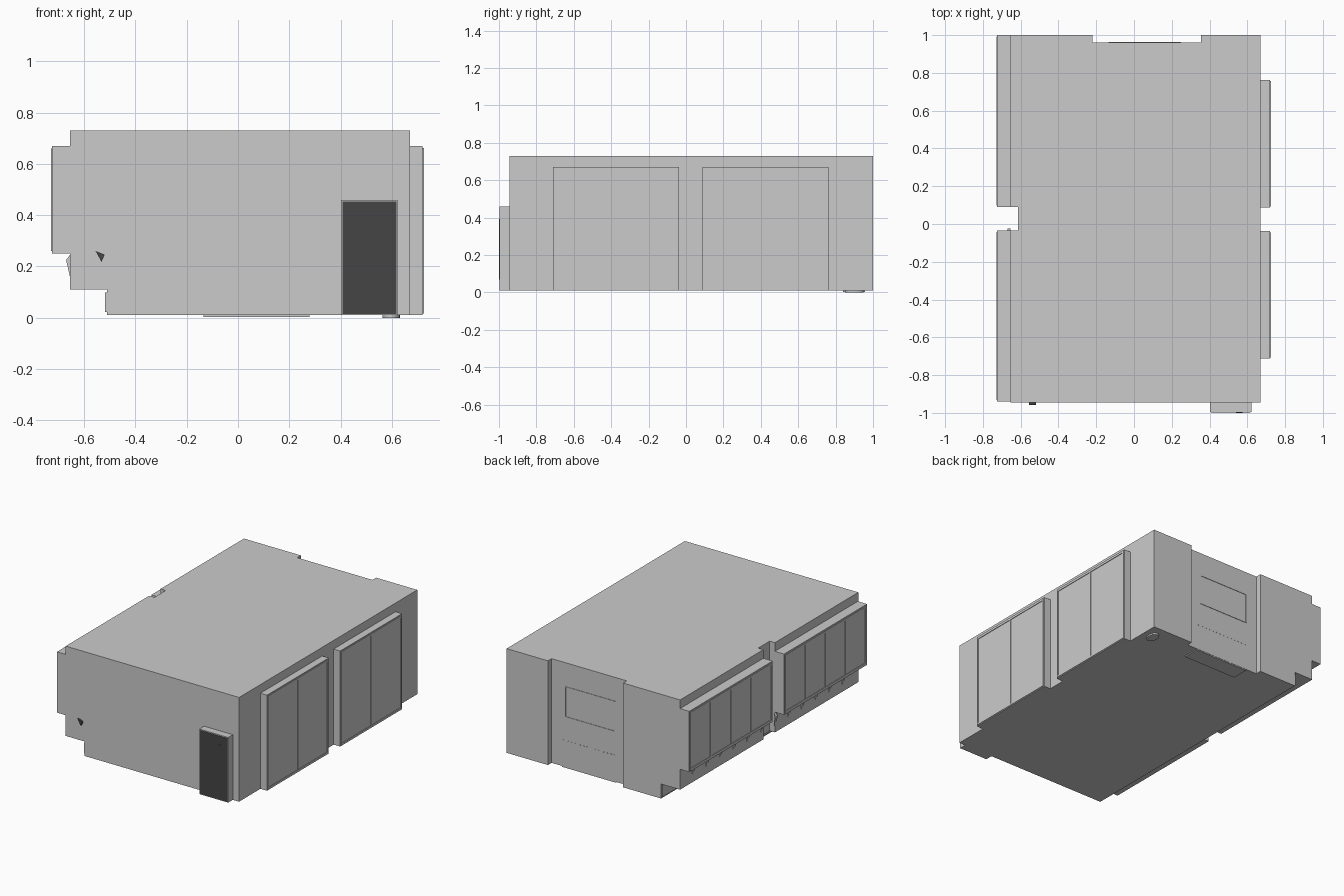
import bpy, bmesh, math

if "Cube" in bpy.data.objects:
    bpy.data.objects.remove(bpy.data.objects["Cube"])

dark = bpy.data.materials.new("dark_door")
dark.diffuse_color = (0.06, 0.06, 0.06, 1)
dark.use_nodes = True
dark.node_tree.nodes["Principled BSDF"].inputs["Base Color"].default_value = dark.diffuse_color


def mesh_object(name, bm, mat=None):
    bmesh.ops.recalc_face_normals(bm, faces=bm.faces)
    me = bpy.data.meshes.new(name)
    bm.to_mesh(me)
    bm.free()
    ob = bpy.data.objects.new(name, me)
    bpy.context.collection.objects.link(ob)
    if mat:
        me.materials.append(mat)
    return ob


def add_box(bm, x, y, z):
    new = bmesh.ops.create_cube(bm, size=1)["verts"]
    for v in new:
        v.co = [(a + b) / 2 + c * (b - a) for (a, b), c in zip((x, y, z), v.co)]


def box(name, x, y, z, mat=None):
    bm = bmesh.new()
    add_box(bm, x, y, z)
    return mesh_object(name, bm, mat)


def prism(name, profile, y0, y1, mat=None):
    """Extrude an XZ profile along y."""
    bm = bmesh.new()
    face = bm.faces.new([bm.verts.new((x, y0, z)) for x, z in profile])
    ext = bmesh.ops.extrude_face_region(bm, geom=[face])["geom"]
    bmesh.ops.translate(bm, vec=(0, y1 - y0, 0),
                        verts=[e for e in ext if isinstance(e, bmesh.types.BMVert)])
    return mesh_object(name, bm, mat)


def window_frame(name, x, y, z, panes, t=0.012):
    """Rim with upright bars, lying in the YZ plane."""
    bm = bmesh.new()
    for zz in (z[0], z[1] - t):
        add_box(bm, x, y, (zz, zz + t))
    for i in range(panes + 1):
        yc = y[0] + t / 2 + (y[1] - y[0] - t) * i / panes
        add_box(bm, x, (yc - t / 2, yc + t / 2), (z[0] + t, z[1] - t))
    return mesh_object(name, bm)


# Main shell: stepped profile with a back recess and a slot between the left bays
shell = prism("room_shell", [(-0.51, 0.01), (0.67, 0.01), (0.67, 0.73),
                             (-0.655, 0.73), (-0.655, 0.11), (-0.51, 0.11)], -0.945, 1.0)
cutters = [box("back_recess_cutter", (-0.22, 0.355), (0.96, 1.1), (-0.1, 0.9)),
           box("left_slot_cutter", (-0.8, -0.615), (-0.035, 0.09), (-0.1, 0.9))]
for c in cutters:
    c.hide_render = True
    c.hide_viewport = True
    m = shell.modifiers.new(c.name, "BOOLEAN")
    m.operation = "DIFFERENCE"
    m.solver = "EXACT"
    m.object = c

# Bake the cuts and remove the cutters
deps = bpy.context.evaluated_depsgraph_get()
baked = bpy.data.meshes.new_from_object(shell.evaluated_get(deps))
shell.modifiers.clear()
shell.data = baked
for c in cutters:
    bpy.data.objects.remove(c)

# Left bays with four panes each
for side, y in (("front", (-0.94, -0.035)), ("back", (0.09, 1.0))):
    box(f"left_bay_{side}", (-0.725, -0.655), y, (0.25, 0.67))
    window_frame(f"left_window_{side}", (-0.729, -0.724),
                 (y[0] + 0.008, y[1] - 0.008), (0.26, 0.66), 4)

# Right bays with two tall panes each
for side, y in (("front", (-0.712, -0.038)), ("back", (0.087, 0.762))):
    box(f"right_bay_{side}", (0.67, 0.72), y, (0.01, 0.67))
    window_frame(f"right_window_{side}", (0.719, 0.724),
                 (y[0] + 0.006, y[1] - 0.006), (0.016, 0.662), 2)

# Door box, door leaf and long handle
box("door_box", (0.402, 0.622), (-0.996, -0.945), (0.01, 0.46))
box("door_leaf", (0.408, 0.618), (-0.998, -0.99), (0.015, 0.454), dark)
box("door_handle", (0.54, 0.574), (-1.0, -0.995), (0.07, 0.392), dark)

# Small lamp tips that poke through the left and front walls
for i in range(12):
    y = 0.86 - 0.149 * i
    prism(f"wall_lamp_{i + 1}", [(-0.655, 0.16), (-0.67, 0.225), (-0.655, 0.245)],
          y - 0.01, y + 0.01)
prism("front_lamp", [(-0.555, 0.26), (-0.52, 0.246), (-0.532, 0.218)], -0.958, -0.945, dark)

# Skirting along the low left step
box("left_skirting", (-0.518, -0.51), (-0.94, 0.995), (0.022, 0.098))

# Back recess: picture rim and a row of pegs
bm = bmesh.new()
for z in (0.355, 0.562):
    add_box(bm, (-0.135, 0.25), (0.96, 0.963), (z, z + 0.004))
for x in (-0.135, 0.246):
    add_box(bm, (x, x + 0.004), (0.96, 0.963), (0.355, 0.566))
mesh_object("back_picture_rim", bm)
bm = bmesh.new()
for i in range(14):
    x = -0.135 + 0.03 * i
    add_box(bm, (x, x + 0.012), (0.96, 0.962), (0.19, 0.194))
mesh_object("back_pegs", bm)

# Underside: hearth slab and round foot
box("hearth_slab", (-0.135, 0.278), (0.84, 0.958), (0.003, 0.012))
bpy.ops.mesh.primitive_cylinder_add(vertices=24, radius=0.045, depth=0.012,
                                    location=(0.597, 0.9, 0.006))
foot = bpy.context.object
foot.name = "round_foot"
foot.scale = (0.75, 1.1, 1)
